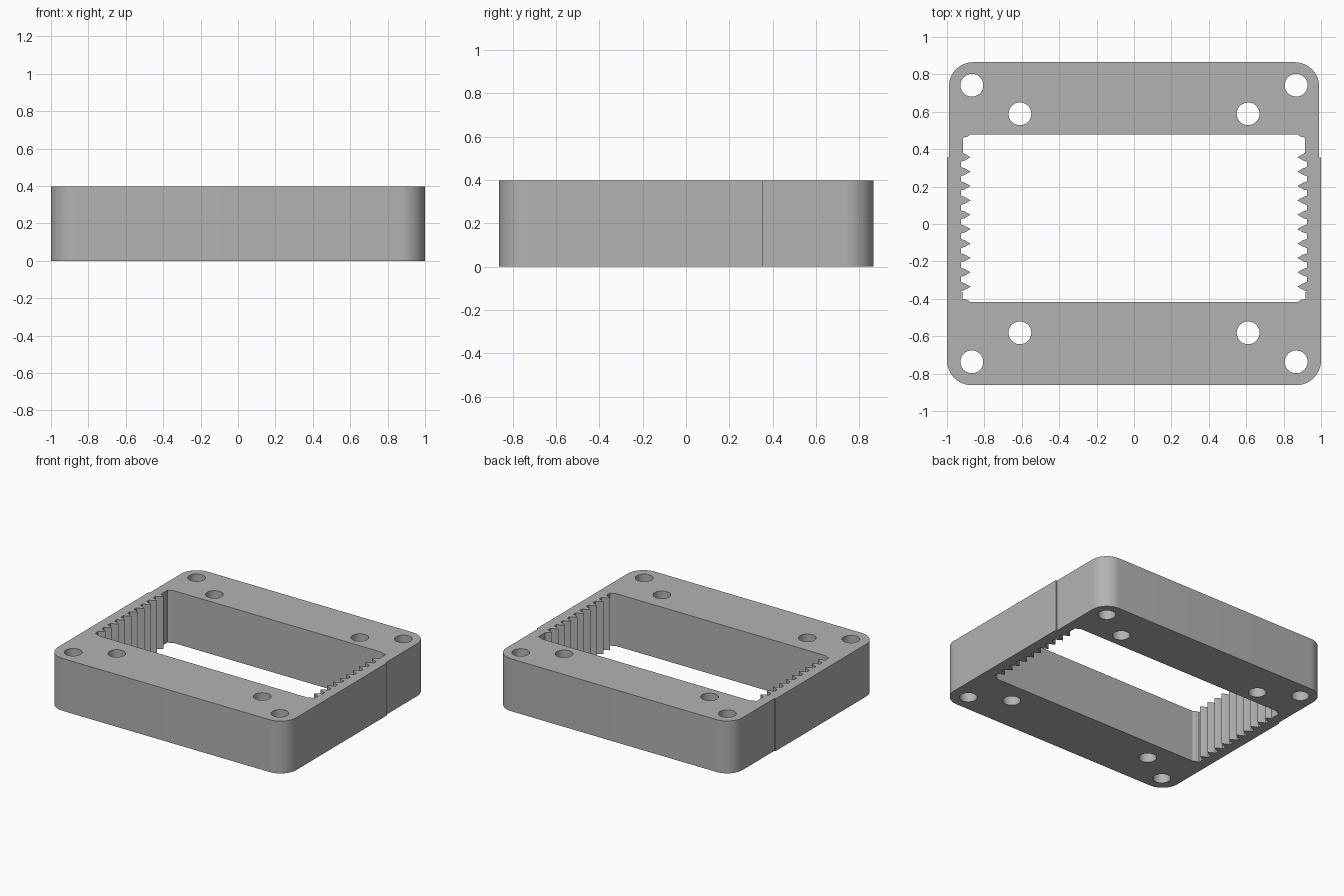
import bpy
import bmesh
from math import cos, sin, pi, radians

if "Cube" in bpy.data.objects:
    bpy.data.objects.remove(bpy.data.objects["Cube"], do_unlink=True)

HEIGHT = 0.397
PITCH = 0.0769
FIRST_TOOTH = -0.335
TEETH = 10
ROOT, TIP = 0.925, 0.874


def arc(cx, cy, r, start, end, steps):
    """Points along a circular arc, angles in degrees."""
    angles = [radians(start + (end - start) * i / steps) for i in range(steps + 1)]
    return [(cx + r * cos(a), cy + r * sin(a)) for a in angles]


def mirrored(half):
    """Close a right-hand half outline, listed front to back, across x = 0."""
    return half + [(-x, y) for x, y in reversed(half)]


# Outer wall: rounded corners and a tiny step towards the back
outer = mirrored(
    arc(0.867, -0.729, 0.133, -90, 0, 12)
    + [(1.0, 0.356), (0.99, 0.356)]
    + arc(0.86, 0.735, 0.13, 0, 90, 12))

# Opening: half teeth at both ends, a rack of pointed teeth between
opening = [(TIP, -0.417), (0.895, -0.405), (0.918, -0.4), (0.918, -0.365)]
for i in range(TEETH):
    y = FIRST_TOOTH + i * PITCH
    back_root = 0.914 if i == TEETH - 1 else ROOT
    opening += [(ROOT, y - 0.024), (0.905, y - 0.018), (TIP, y),
                (0.905, y + 0.018), (back_root, y + 0.024)]
opening += [(0.914, 0.463), (0.895, 0.465), (TIP, 0.479)]
loops = [outer, mirrored(opening)]

# Screw holes
for x, front, back in ((0.867, -0.737, 0.742), (0.61, -0.582, 0.589)):
    for side in (-1, 1):
        for y in (front, back):
            loops.append(arc(side * x, y, 0.061, 0, 360, 32)[:-1])

# Fill the flat profile between the loops, then extrude it upwards
bm = bmesh.new()
for loop in loops:
    verts = [bm.verts.new((x, y, 0)) for x, y in loop]
    for a, b in zip(verts, verts[1:] + verts[:1]):
        bm.edges.new((a, b))
bmesh.ops.triangle_fill(bm, edges=bm.edges[:], use_beauty=True, normal=(0, 0, 1))
extruded = bmesh.ops.extrude_face_region(bm, geom=bm.faces[:], use_keep_orig=True)
top = [g for g in extruded["geom"] if isinstance(g, bmesh.types.BMVert)]
bmesh.ops.translate(bm, verts=top, vec=(0, 0, HEIGHT))
bmesh.ops.recalc_face_normals(bm, faces=bm.faces[:])

mesh = bpy.data.meshes.new("toothed_frame")
bm.to_mesh(mesh)
bm.free()
frame = bpy.data.objects.new("toothed_frame", mesh)
bpy.context.collection.objects.link(frame)

# Plain grey finish
grey = bpy.data.materials.new("light_grey")
grey.use_nodes = True
color = (0.45, 0.45, 0.45, 1)
grey.diffuse_color = color
grey.node_tree.nodes["Principled BSDF"].inputs["Base Color"].default_value = color
mesh.materials.append(grey)

# Smooth the rounded corners and holes, keep the rims sharp
bpy.ops.object.select_all(action="DESELECT")
frame.select_set(True)
bpy.context.view_layer.objects.active = frame
bpy.ops.object.shade_smooth_by_angle(angle=radians(25))
